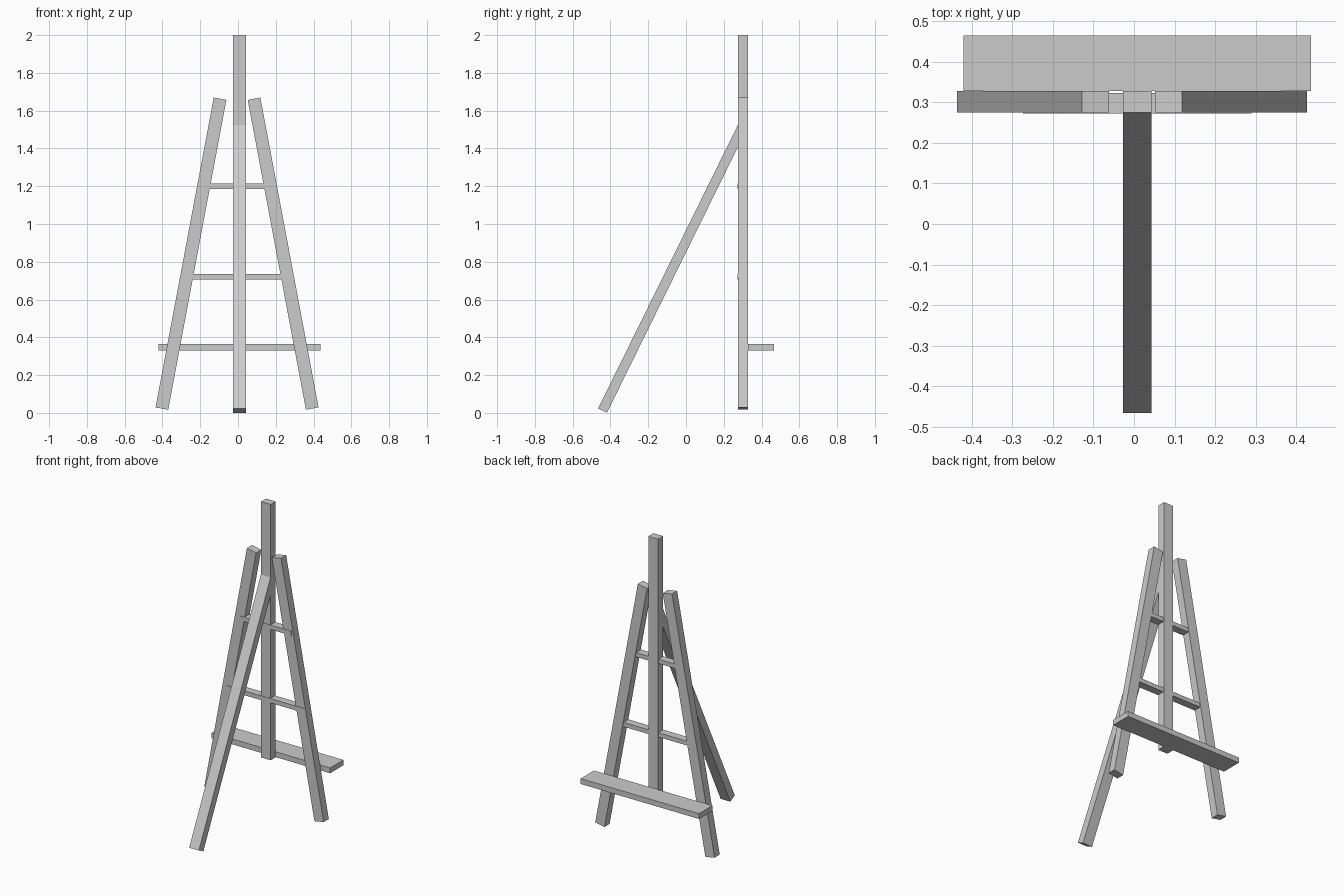
import bpy
import math
from mathutils import Matrix, Vector

cube = bpy.data.objects.get("Cube")
if cube:
    bpy.data.objects.remove(cube, do_unlink=True)

# Single plain grey for the whole easel
grey = bpy.data.materials.new("light_grey")
grey.use_nodes = True
color = (0.6, 0.6, 0.6, 1)
grey.diffuse_color = color
grey.node_tree.nodes["Principled BSDF"].inputs["Base Color"].default_value = color


def box(name, low, high):
    """Axis-aligned box between two corners."""
    low, high = Vector(low), Vector(high)
    bpy.ops.mesh.primitive_cube_add(size=1)
    ob = bpy.context.object
    ob.name = name
    ob.data.transform(Matrix.Translation((low + high) / 2)
                      @ Matrix.Diagonal((*(high - low), 1)))
    ob.data.materials.append(grey)
    return ob


def beam(name, start, end, width, depth):
    """Square-ended beam along a line; width lies on x, depth on y when upright."""
    start, end = Vector(start), Vector(end)
    axis = end - start
    ob = box(name, (-width / 2, -depth / 2, 0), (width / 2, depth / 2, axis.length))
    tilt = (Matrix.Rotation(math.atan2(axis.x, axis.z), 4, 'Y')
            @ Matrix.Rotation(-math.atan2(axis.y, math.hypot(axis.x, axis.z)), 4, 'X'))
    ob.data.transform(Matrix.Translation(start) @ tilt)
    return ob


MID = 0.008       # centre of post, shelf and prop leg
FRONT, BACK = 0.275, 0.328

# Central post, canvas shelf and prop leg
box("center_post", (MID - 0.035, FRONT, 0.33), (MID + 0.035, BACK, 2))
box("canvas_shelf", (MID - 0.428, BACK, 0.33), (MID + 0.428, 0.465, 0.365))
beam("prop_leg", (MID, -0.442, 0.012), (MID, 0.3, 1.517), 0.07, 0.052)

# Splayed side legs, mirrored about their own centre
for side, name in ((1, "left_leg"), (-1, "right_leg")):
    beam(name, (-0.005 + side * 0.398, (FRONT + BACK) / 2, 0.023),
         (-0.005 + side * 0.09, (FRONT + BACK) / 2, 1.663), 0.068, BACK - FRONT)

# Cross rungs
for name, z, half in (("lower_rung", 0.72, 0.281), ("upper_rung", 1.2, 0.185)):
    box(name, (MID - half, 0.272, z - 0.014), (MID + half, 0.323, z + 0.014))
